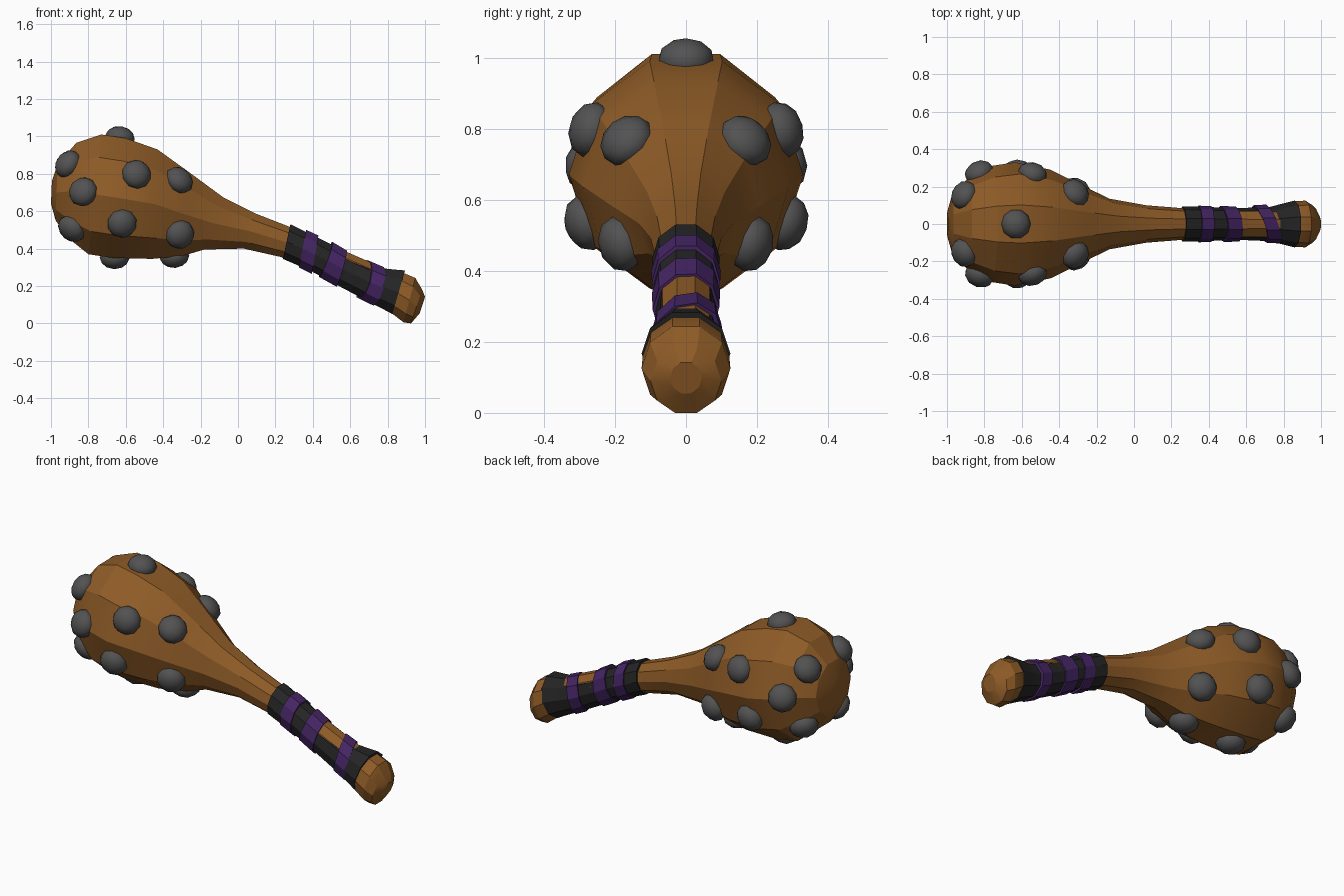
import bpy, bmesh, math
from mathutils import Vector, Matrix
from mathutils.bvhtree import BVHTree

if "Cube" in bpy.data.objects:
    bpy.data.objects.remove(bpy.data.objects["Cube"])


def material(name, rgb):
    m = bpy.data.materials.new(name)
    m.diffuse_color = (*rgb, 1)
    m.use_nodes = True
    m.node_tree.nodes["Principled BSDF"].inputs["Base Color"].default_value = m.diffuse_color
    return m


WOOD = material("brown wood", (0.27, 0.105, 0.02))
BLACK = material("black leather", (0.018, 0.018, 0.018))
PURPLE = material("purple strap", (0.058, 0.018, 0.125))
METAL = material("grey metal", (0.085, 0.085, 0.085))


def finish(name, bm, mat, angle):
    bmesh.ops.recalc_face_normals(bm, faces=bm.faces)
    me = bpy.data.meshes.new(name)
    bm.to_mesh(me)
    bm.free()
    me.materials.append(mat)
    for p in me.polygons:
        p.use_smooth = True
    me.set_sharp_from_angle(angle=math.radians(angle))
    ob = bpy.data.objects.new(name, me)
    bpy.context.collection.objects.link(ob)
    return ob


def loft(name, rings, mat, skew=0.0, n=10, angle=22):
    """Skin rings given as top (x, z), bottom (x, z) and half width in y."""
    bm = bmesh.new()
    loops = []
    for tx, tz, bx, bz, hy in rings:
        mid = Vector(((tx + bx) / 2, 0, (tz + bz) / 2))
        up = Vector(((tx - bx) / 2, 0, (tz - bz) / 2)) / math.cos(math.pi / n)
        loop = []
        for i in range(n):
            a = math.pi / 2 + (i + 0.5) * 2 * math.pi / n
            y = hy * math.cos(a)
            # skew slides the ring along the handle axis
            p = mid + up * math.sin(a) + Vector((skew * y, y, -0.42 * skew * y))
            loop.append(bm.verts.new(p))
        loops.append(loop)
    for a, b in zip(loops, loops[1:]):
        for i in range(n):
            j = (i + 1) % n
            bm.faces.new((a[i], a[j], b[j], b[i]))
    bm.faces.new(loops[0])
    bm.faces.new(loops[-1])
    return finish(name, bm, mat, angle)


# Wooden head tapering into the shaft
body = loft("club_body", [
    (-0.995, 0.76, -1.0, 0.64, 0.07),
    (-0.965, 0.85, -0.975, 0.55, 0.165),
    (-0.865, 0.965, -0.90, 0.45, 0.25),
    (-0.73, 1.01, -0.80, 0.37, 0.31),
    (-0.60, 0.99, -0.67, 0.35, 0.33),
    (-0.43, 0.93, -0.46, 0.345, 0.29),
    (-0.25, 0.80, -0.30, 0.36, 0.205),
    (-0.08, 0.675, -0.18, 0.395, 0.135),
    (0.10, 0.585, 0.03, 0.40, 0.10),
    (0.28, 0.515, 0.23, 0.355, 0.085),
    (0.86, 0.26, 0.80, 0.10, 0.08)], WOOD)

# Rounded pommel
loft("pommel", [
    (0.86, 0.27, 0.80, 0.08, 0.105),
    (0.89, 0.268, 0.83, 0.048, 0.122),
    (0.948, 0.243, 0.885, 0.006, 0.125),
    (0.985, 0.18, 0.925, 0.0, 0.10),
    (1.0, 0.142, 0.972, 0.055, 0.045)], WOOD)

# Black leather grip, flaring towards the pommel
loft("grip", [
    (0.28, 0.53, 0.24, 0.345, 0.095),
    (0.44, 0.452, 0.39, 0.28, 0.09),
    (0.60, 0.37, 0.53, 0.205, 0.085),
    (0.77, 0.295, 0.69, 0.12, 0.092),
    (0.835, 0.288, 0.76, 0.085, 0.11),
    (0.893, 0.283, 0.825, 0.05, 0.125)], BLACK)

# Purple straps wound round the grip
loft("strap_upper", [(0.365, 0.50, 0.325, 0.30, 0.098),
                     (0.43, 0.47, 0.395, 0.265, 0.096)], PURPLE)
loft("strap_middle", [(0.505, 0.435, 0.435, 0.248, 0.096),
                      (0.58, 0.39, 0.525, 0.198, 0.094)], PURPLE, skew=-0.1)
loft("strap_lower", [(0.70, 0.335, 0.645, 0.135, 0.1),
                     (0.77, 0.305, 0.715, 0.10, 0.104)], PURPLE, skew=-0.35)

# Domed metal studs, placed on the nearest wood surface
tree = BVHTree.FromPolygons([v.co.copy() for v in body.data.vertices],
                            [tuple(p.vertices) for p in body.data.polygons])
spots = [(-0.63, 0, 1.0), (-0.66, 0, 0.35), (-0.34, 0, 0.36)]
for x, y, z in [(-0.92, 0.16, 0.86), (-0.83, 0.28, 0.705), (-0.54, 0.28, 0.80),
                (-0.31, 0.17, 0.77), (-0.62, 0.28, 0.535), (-0.89, 0.16, 0.505),
                (-0.31, 0.185, 0.475)]:
    spots += [(x, y, z), (x, -y, z)]
for k, spot in enumerate(spots):
    co, normal, _, _ = tree.find_nearest(Vector(spot))
    if normal.dot(co - Vector((-0.6, 0, 0.67))) < 0:
        normal = -normal
    bm = bmesh.new()
    bmesh.ops.create_icosphere(bm, subdivisions=2, radius=1)
    turn = normal.to_track_quat('Z', 'Y').to_matrix().to_4x4()
    bm.transform(Matrix.Translation(co) @ turn @ Matrix.Diagonal((0.08, 0.08, 0.06, 1)))
    finish(f"stud_{k + 1}", bm, METAL, 30)
